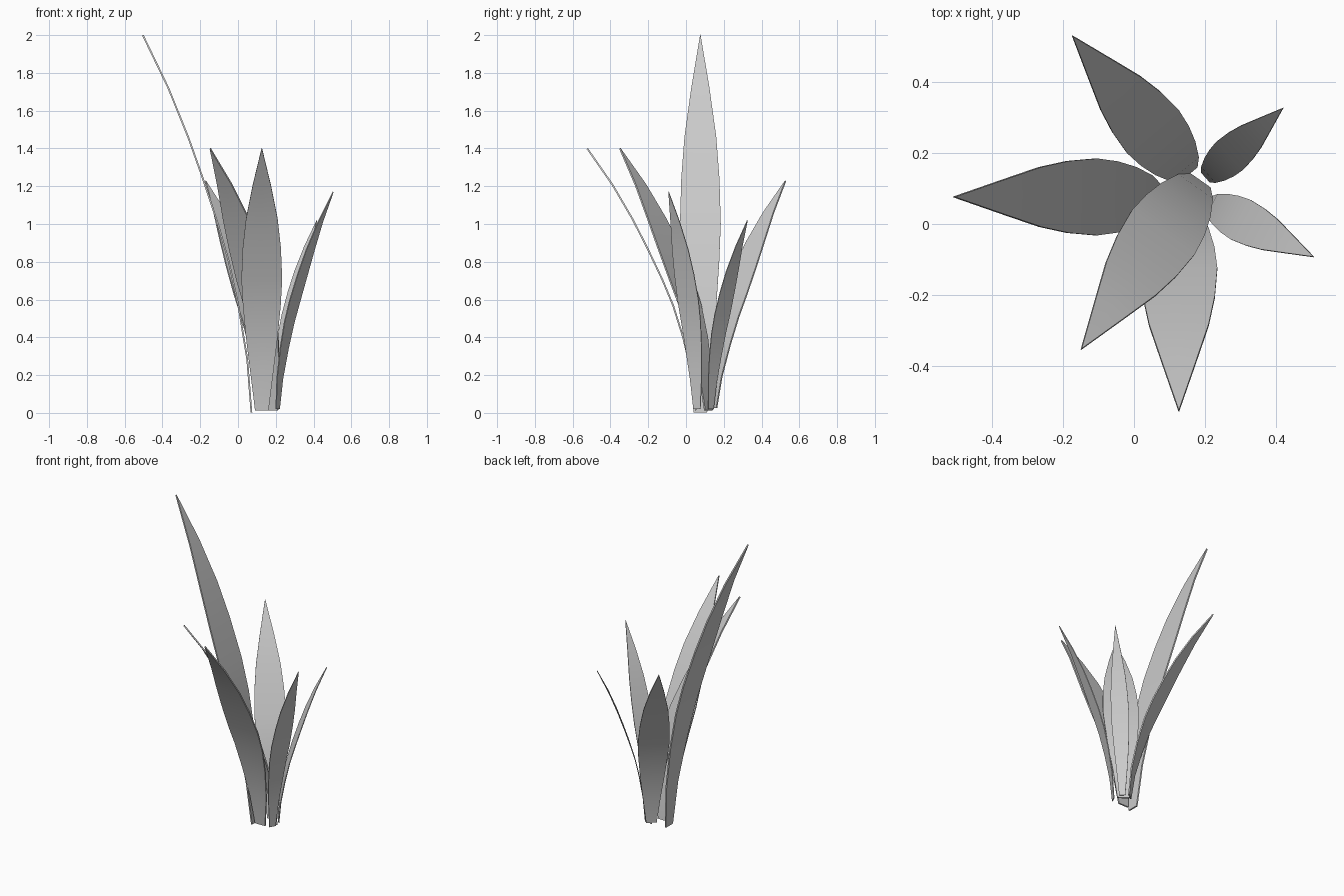
import bpy, math
from mathutils import Vector

if "Cube" in bpy.data.objects:
    bpy.data.objects.remove(bpy.data.objects["Cube"])

# Shared blade outline: (height fraction, outward reach, half width)
ROWS = [(0, 0, .036), (.14, .022, .06), (.28, .068, .084), (.40, .12, .1),
        (.50, .178, .108), (.62, .257, .101), (.73, .335, .084),
        (.86, .44, .048), (1, .575, .001)]


def leaf(name, base, tip):
    base, tip = Vector(base), Vector(tip)
    out = Vector((tip.x - base.x, tip.y - base.y, 0))
    scale = out.length / .575
    out.normalize()
    side = Vector((-out.y, out.x, 0))
    verts, faces = [], []
    for t, r, w in ROWS:
        c = Vector((base.x, base.y, base.z + t * (tip.z - base.z))) + out * r * scale
        verts += [c - side * w * scale, c, c + side * w * scale]
    for i in range(len(ROWS) - 1):
        for j in range(2):
            a = i * 3 + j
            faces.append((a, a + 1, a + 4, a + 3))
    mesh = bpy.data.meshes.new(name)
    mesh.from_pydata(verts, [], faces)
    ob = bpy.data.objects.new(name, mesh)
    bpy.context.collection.objects.link(ob)
    # thin leaf thickness
    mod = ob.modifiers.new("thickness", 'SOLIDIFY')
    mod.thickness = .009 * scale
    mod.offset = 0
    bpy.context.view_layer.objects.active = ob
    ob.select_set(True)
    bpy.ops.object.modifier_apply(modifier=mod.name)
    bpy.ops.object.shade_smooth_by_angle(angle=math.radians(40))
    ob.select_set(False)


# Six leaves fanning out from the root
leaf("leaf_left_tall", (.071, .076, .003), (-.504, .076, 2.0))
leaf("leaf_front", (.126, .052, .014), (.126, -.523, 1.4))
leaf("leaf_front_left", (.183, .12, .014), (-.147, -.35, 1.4))
leaf("leaf_right", (.21, .058, .02), (.504, -.092, 1.17))
leaf("leaf_back_right", (.202, .132, .02), (.418, .325, 1.02))
leaf("leaf_back_left", (.152, .142, .026), (-.172, .527, 1.228))
